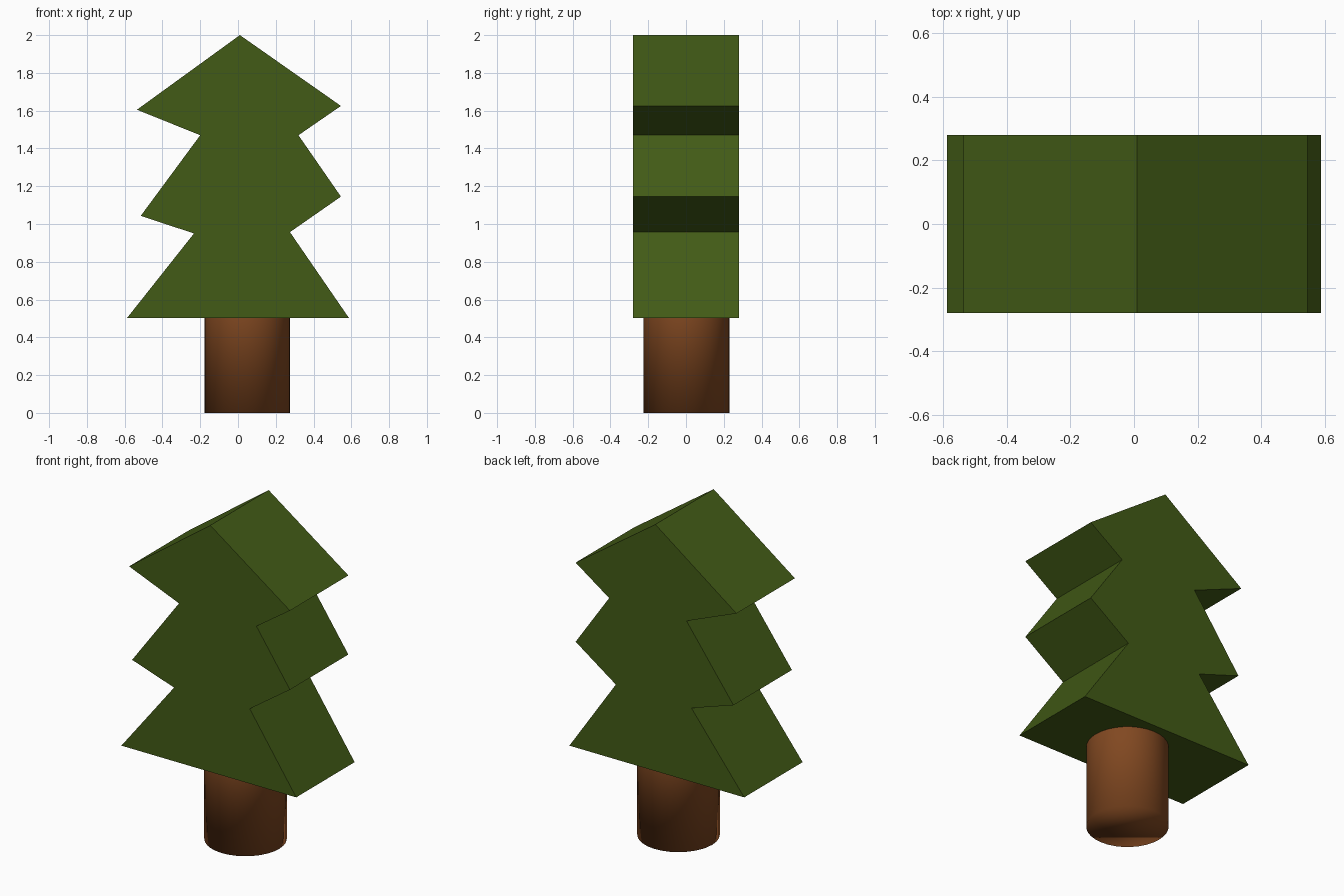
import bpy, bmesh

if "Cube" in bpy.data.objects:
    bpy.data.objects.remove(bpy.data.objects["Cube"])


def colour(obj, name, rgb):
    mat = bpy.data.materials.new(name)
    mat.diffuse_color = (*rgb, 1)
    mat.use_nodes = True
    mat.node_tree.nodes["Principled BSDF"].inputs["Base Color"].default_value = mat.diffuse_color
    obj.data.materials.append(mat)


# Foliage: zigzag tree outline extruded along y
outline = [(0.01, 2.0), (-0.535, 1.605), (-0.2, 1.47), (-0.515, 1.043),
           (-0.233, 0.95), (-0.587, 0.503), (0.587, 0.503), (0.275, 0.957),
           (0.545, 1.145), (0.32, 1.47), (0.545, 1.625)]
half_depth = 0.28
bm = bmesh.new()
face = bm.faces.new([bm.verts.new((x, -half_depth, z)) for x, z in outline])
ext = bmesh.ops.extrude_face_region(bm, geom=[face])
bmesh.ops.translate(bm, vec=(0, 2 * half_depth, 0),
                    verts=[v for v in ext["geom"] if isinstance(v, bmesh.types.BMVert)])
bmesh.ops.recalc_face_normals(bm, faces=bm.faces)
mesh = bpy.data.meshes.new("foliage")
bm.to_mesh(mesh)
bm.free()
foliage = bpy.data.objects.new("foliage", mesh)
bpy.context.collection.objects.link(foliage)
colour(foliage, "leaf_green", (0.055, 0.105, 0.008))

# Trunk: smooth cylinder reaching up inside the foliage
bpy.ops.mesh.primitive_cylinder_add(vertices=32, radius=0.227, depth=1.0,
                                    location=(0.049, 0.002, 0.5))
trunk = bpy.context.object
trunk.name = "trunk"
bpy.ops.object.shade_smooth()
colour(trunk, "bark_brown", (0.22, 0.065, 0.015))
